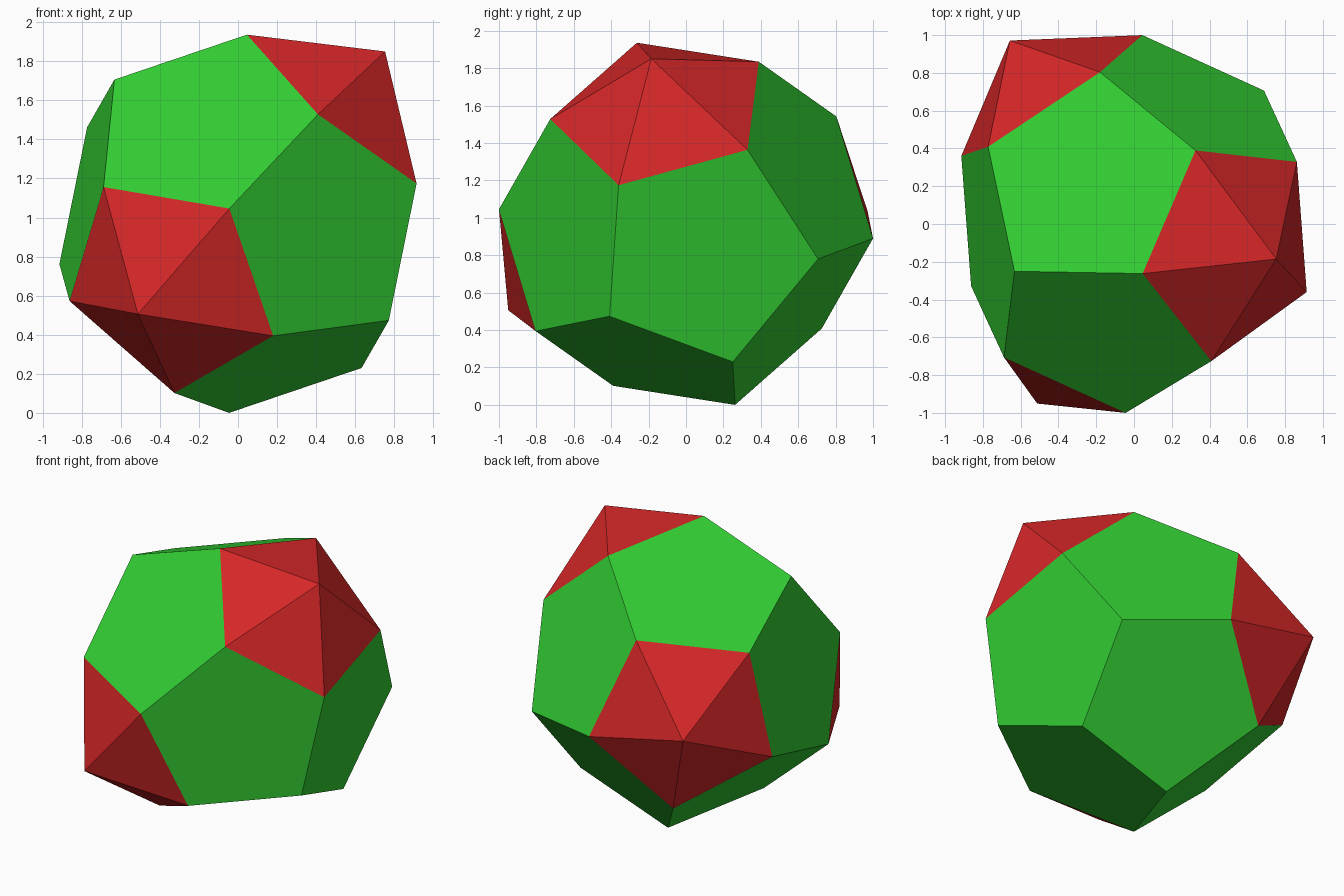
import bpy, bmesh, math
from mathutils import Vector

cube = bpy.data.objects.get("Cube")
if cube:
    bpy.data.objects.remove(cube, do_unlink=True)


def make_material(name, rgb):
    mat = bpy.data.materials.new(name)
    mat.use_nodes = True
    colour = (*rgb, 1.0)
    mat.diffuse_color = colour
    mat.node_tree.nodes["Principled BSDF"].inputs["Base Color"].default_value = colour
    return mat


green = make_material("lime green", (0.032, 0.611, 0.032))
red = make_material("red", (0.672, 0.020, 0.021))

# Size: circumradius and the edge length that follows from it
R = 1.004
EDGE = R * 4 / (math.sqrt(3) * (1 + math.sqrt(5)))
CAP_HEIGHT = EDGE * math.sqrt((5 - math.sqrt(5)) / 10)

# Tilted frame: one face axis, and the direction from it to one of its corners
axis = Vector((0.641, -0.158, 0.751)).normalized()
u = Vector((-0.835, -0.245, 0.663))
u = (u - axis * u.dot(axis)).normalized()
v = axis.cross(u)

bm = bmesh.new()


def ring(radius, height, turn):
    """Five corners around the tilted axis."""
    verts = []
    for k in range(5):
        a = math.radians(72 * k + turn)
        verts.append(bm.verts.new(R * (radius * (u * math.cos(a) + v * math.sin(a)) + height * axis)))
    return verts


# Dodecahedron from four rings of five corners
top = ring(0.6071, 0.7947, 0)
upper = ring(0.9822, 0.1876, 0)
lower = ring(0.9822, -0.1876, 36)
bottom = ring(0.6071, -0.7947, 36)
bm.faces.new(top)
bm.faces.new(bottom[::-1])
for k in range(5):
    n = (k + 1) % 5
    bm.faces.new((top[n], top[k], upper[k], lower[k], upper[n]))
    bm.faces.new((bottom[k], bottom[n], lower[n], upper[n], lower[k]))
bmesh.ops.recalc_face_normals(bm, faces=bm.faces[:])
bm.normal_update()

# Three faces raised into red pyramids of equilateral triangles
cap_directions = (axis, Vector((-0.51, -0.95, -0.46)), Vector((-0.66, 0.97, 0.06)))
cap_faces = [max(bm.faces, key=lambda f: f.normal.dot(d)) for d in cap_directions]
for face in cap_faces:
    face.material_index = 1
    tip = bm.verts.new(face.calc_center_median() + face.normal * CAP_HEIGHT)
    corners = face.verts[:]
    for i in range(5):
        side = bm.faces.new((corners[i], corners[(i + 1) % 5], tip))
        side.material_index = 1
bmesh.ops.delete(bm, geom=cap_faces, context="FACES_ONLY")

# Rest the lowest corner on the ground
lowest = min(vert.co.z for vert in bm.verts)
bmesh.ops.translate(bm, verts=bm.verts[:], vec=(0, 0, -lowest))
bm.normal_update()

mesh = bpy.data.meshes.new("capped_dodecahedron")
bm.to_mesh(mesh)
bm.free()
mesh.materials.append(green)
mesh.materials.append(red)
solid = bpy.data.objects.new("capped_dodecahedron", mesh)
bpy.context.collection.objects.link(solid)
